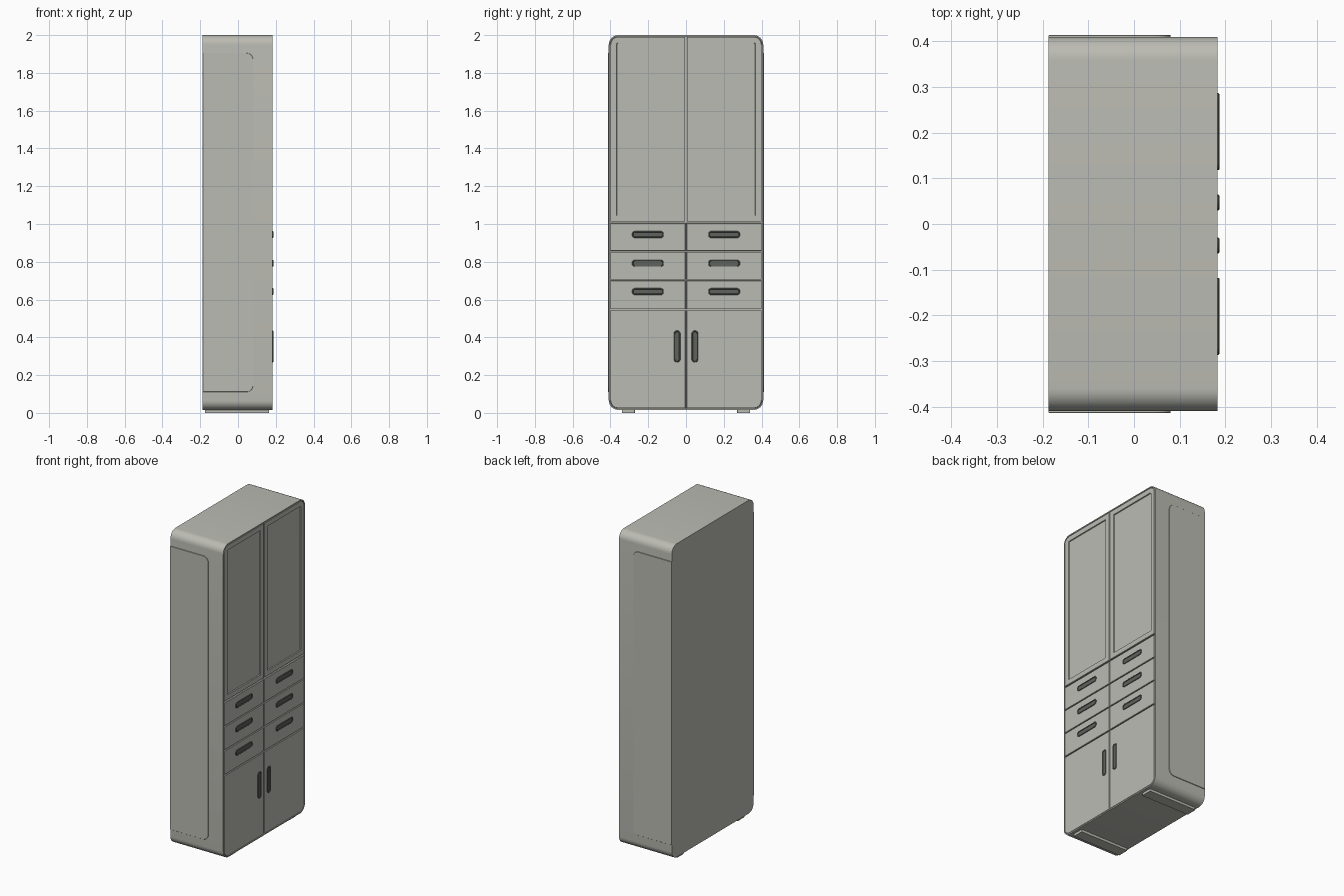
import bpy, bmesh, math

if "Cube" in bpy.data.objects:
    bpy.data.objects.remove(bpy.data.objects["Cube"])


def material(name, rgb):
    m = bpy.data.materials.new(name)
    m.diffuse_color = (*rgb, 1.0)
    m.use_nodes = True
    m.node_tree.nodes["Principled BSDF"].inputs["Base Color"].default_value = m.diffuse_color
    return m


GREY = material("warm grey", (0.50, 0.50, 0.455))
DARK = material("dark grey", (0.115, 0.122, 0.11))


def outline(u0, u1, v0, v1, radii, inset, n=8):
    """Rounded rectangle; radii in order (u1,v1), (u0,v1), (u0,v0), (u1,v0)."""
    u0, u1, v0, v1 = u0 + inset, u1 - inset, v0 + inset, v1 - inset
    corners = [(u1, v1, -1, -1), (u0, v1, 1, -1), (u0, v0, 1, 1), (u1, v0, -1, 1)]
    pts = []
    for k, (u, v, su, sv) in enumerate(corners):
        r = max(radii[k] - inset, 0.0)
        for i in range(n + 1):
            a = math.pi / 2 * (k + i / n)
            pts.append((u + su * r + r * math.cos(a), v + sv * r + r * math.sin(a)))
    return pts


def part(name, rect, radii, rings, place, mat):
    """Loft a rounded rectangle through rings of (depth, inset) and cap both ends."""
    bm = bmesh.new()
    loops = [[bm.verts.new(place(u, v, d)) for u, v in outline(*rect, radii, ins)]
             for d, ins in rings]
    for a, b in zip(loops, loops[1:]):
        for i in range(len(a)):
            j = (i + 1) % len(a)
            bm.faces.new((a[i], a[j], b[j], b[i]))
    bm.faces.new(loops[0])
    bm.faces.new(loops[-1])
    bmesh.ops.remove_doubles(bm, verts=bm.verts, dist=1e-5)
    bmesh.ops.recalc_face_normals(bm, faces=bm.faces)
    me = bpy.data.meshes.new(name)
    bm.to_mesh(me)
    bm.free()
    me.materials.append(mat)
    ob = bpy.data.objects.new(name, me)
    bpy.context.collection.objects.link(ob)
    bpy.ops.object.select_all(action='DESELECT')
    ob.select_set(True)
    bpy.context.view_layer.objects.active = ob
    bpy.ops.object.shade_smooth_by_angle(angle=math.radians(30))


# Outer shell with a thin rim around the recessed front
part("cabinet_shell", (-0.409, 0.409, 0.016, 2.0), (0.05,) * 4,
     [(-0.187, 0), (0.183, 0), (0.183, 0.007), (0.168, 0.007)],
     lambda u, v, d: (d, u, v), GREY)

FLAT = [(0.160, 0), (0.181, 0), (0.183, 0.0015)]
HANDLE = [(0.175, 0), (0.185, 0), (0.187, 0.002), (0.187, 0.005), (0.184, 0.007)]

for s, side in ((-1, "left"), (1, "right")):
    def front(u, v, d, s=s):
        return (d, s * u, v)

    # Tall upper door with a shallow recessed panel
    part("upper_door_" + side, (0.004, 0.400, 1.012, 1.991), (0.041, 0, 0, 0),
         FLAT + [(0.183, 0.032), (0.177, 0.034)], front, GREY)

    # Three drawers with horizontal handles
    for i, (z0, z1) in enumerate(((0.549, 0.700), (0.705, 0.852), (0.857, 1.004))):
        part(f"drawer_{i + 1}_{side}", (0.003, 0.400, z0, z1), (0,) * 4, FLAT, front, GREY)
        zc = (0.642, 0.792, 0.944)[i]
        part(f"drawer_handle_{i + 1}_{side}", (0.118, 0.286, zc - 0.018, zc + 0.018),
             (0.016,) * 4, HANDLE, front, DARK)

    # Lower door with a vertical handle
    part("lower_door_" + side, (0.003, 0.400, 0.025, 0.543), (0, 0, 0, 0.041),
         FLAT, front, GREY)
    part("lower_handle_" + side, (0.030, 0.064, 0.268, 0.436), (0.016,) * 4,
         HANDLE, front, DARK)

    # Raised side panel, rounded towards the front
    part("side_panel_" + side, (-0.187, 0.080, 0.111, 1.905), (0.035, 0, 0, 0.035),
         [(0.400, 0), (0.412, 0), (0.413, 0.001)],
         lambda u, v, d, s=s: (u, s * d, v), GREY)

    # Long flat foot rail
    part("foot_rail_" + side, (-0.175, 0.165, 0.270, 0.340), (0.004,) * 4,
         [(0.0, 0), (0.020, 0)], lambda u, v, d, s=s: (u, s * v, d), GREY)
